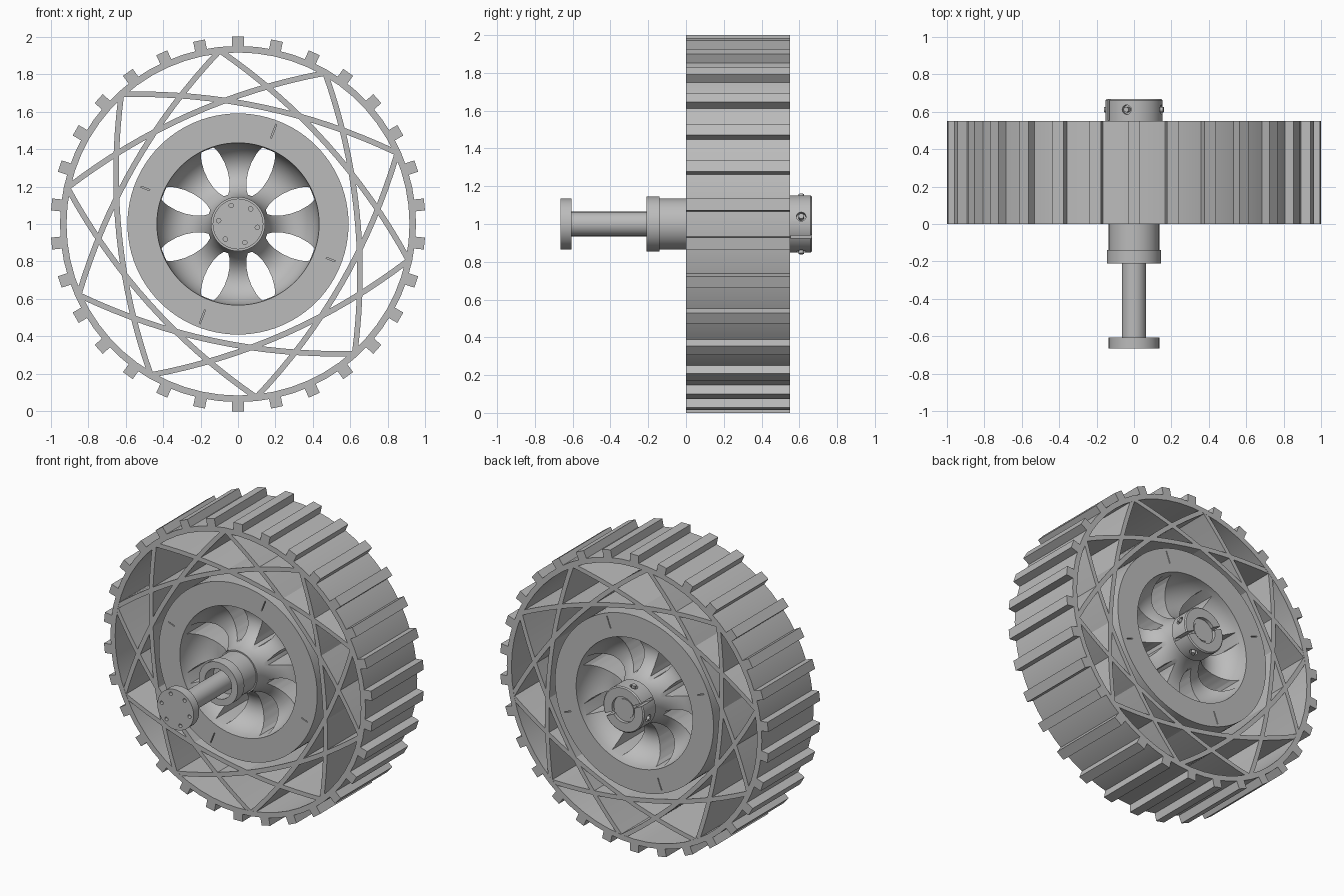
import bpy, bmesh, math
from math import sin, cos, pi, radians
from mathutils import Matrix, Vector

if "Cube" in bpy.data.objects:
    bpy.data.objects.remove(bpy.data.objects["Cube"])

WIDTH = 0.55
AXIS = Vector((0, 0, 1))

grey = bpy.data.materials.new("plain_grey")
grey.use_nodes = True
colour = (0.5, 0.5, 0.5, 1)
grey.diffuse_color = colour
grey.node_tree.nodes["Principled BSDF"].inputs["Base Color"].default_value = colour


def finish(name, bm):
    """Turn a bmesh, built around the origin, into an object on the wheel axis."""
    bmesh.ops.recalc_face_normals(bm, faces=bm.faces)
    bmesh.ops.translate(bm, verts=bm.verts, vec=AXIS)
    mesh = bpy.data.meshes.new(name)
    bm.to_mesh(mesh)
    bm.free()
    mesh.materials.append(grey)
    obj = bpy.data.objects.new(name, mesh)
    bpy.context.collection.objects.link(obj)
    return obj


def lathe(name, profile, segs=96):
    """Revolve a closed (radius, y) profile around the y axis."""
    bm = bmesh.new()
    rings = [[bm.verts.new((r * cos(2 * pi * i / segs), y, r * sin(2 * pi * i / segs)))
              for r, y in profile] for i in range(segs)]
    n = len(profile)
    for i in range(segs):
        a, b = rings[i], rings[(i + 1) % segs]
        for j in range(n):
            k = (j + 1) % n
            bm.faces.new((a[j], a[k], b[k], b[j]))
    return finish(name, bm)


def tube(name, outer, inner, y0, y1, segs=96):
    return lathe(name, [(inner, y0), (outer, y0), (outer, y1), (inner, y1)], segs)


def prism(bm, outline, y0, y1, angle=0):
    """Extrude an (x, z) outline along y, turned by an angle about the axis."""
    c, s = cos(angle), sin(angle)
    pts = [(x * c - z * s, x * s + z * c) for x, z in outline]
    a = [bm.verts.new((x, y0, z)) for x, z in pts]
    b = [bm.verts.new((x, y1, z)) for x, z in pts]
    bm.faces.new(a)
    bm.faces.new(b[::-1])
    for i in range(len(a)):
        j = (i + 1) % len(a)
        bm.faces.new((a[i], b[i], b[j], a[j]))


def box(x0, x1, half):
    return [(x0, -half), (x1, -half), (x1, half), (x0, half)]


def circle(x, r, n=16):
    return [(x + r * cos(2 * pi * i / n), r * sin(2 * pi * i / n)) for i in range(n)]


def cut(obj, bm):
    """Subtract the bmesh from the object and drop the cutter."""
    cutter = finish("cutter", bm)
    cutter.hide_render = True
    mod = obj.modifiers.new("cut", 'BOOLEAN')
    mod.operation, mod.solver, mod.object = 'DIFFERENCE', 'EXACT', cutter
    graph = bpy.context.evaluated_depsgraph_get()
    mesh = bpy.data.meshes.new_from_object(obj.evaluated_get(graph))
    obj.modifiers.clear()
    obj.data = mesh
    bpy.data.objects.remove(cutter)


def smooth(*objs):
    bpy.ops.object.select_all(action='DESELECT')
    for o in objs:
        o.select_set(True)
    bpy.context.view_layer.objects.active = objs[0]
    bpy.ops.object.shade_smooth_by_angle(angle=radians(30))


# Outer rim and its tread bars
rim = tube("outer_rim", 0.95, 0.915, 0, WIDTH, 60)
bm = bmesh.new()
for i in range(30):
    prism(bm, box(0.93, 1.0, 0.032), 0, WIDTH, pi / 2 + i * pi / 15)
finish("tread_bars", bm)

# Bowed ribs, each joining two rim points three tenths of a turn apart
bm = bmesh.new()
steps = [-1 + i / 8 for i in range(17)]
bow = [(0.547 + 0.09 * (1 - t * t), 0.752 * t) for t in steps]
outline = [(u - 0.015, v) for u, v in bow] + [(u + 0.015, v) for u, v in reversed(bow)]
for i in range(10):
    prism(bm, outline, 0.001, WIDTH - 0.001, radians(6 + 36 * i))
ribs = finish("curved_ribs", bm)

# Inner ring and grooved web as one turned body
groove = [(0.288 + 0.145 * cos(a), 0.18 * sin(a)) for a in (pi * i / 16 for i in range(17))]
body = [(0.59, 0)] + groove + [(0.05, 0), (0.05, WIDTH)]
body += [(r, WIDTH - y) for r, y in reversed(groove)] + [(0.59, WIDTH)]
wheel = lathe("inner_wheel", body)

# Petal-shaped openings through the web
half = [(0.165, 0.012), (0.19, 0.03), (0.23, 0.047), (0.28, 0.057),
        (0.33, 0.059), (0.38, 0.053), (0.41, 0.045), (0.428, 0.034)]
petal = half + [(x, -z) for x, z in reversed(half)]
bm = bmesh.new()
for i in range(8):
    prism(bm, petal, -0.1, WIDTH + 0.1, radians(22.5 + 45 * i))
cut(wheel, bm)

# Fine slots in both faces of the inner ring
bm = bmesh.new()
for i in range(4):
    reach = 0.04 if i % 2 == 0 else 0.025
    for y in (0, WIDTH):
        prism(bm, box(0.53 - reach, 0.53 + reach, 0.003), y - 0.02, y + 0.02, radians(69 + 90 * i))
cut(wheel, bm)

# Front bearing neck with open collar
neck = lathe("front_neck", [(0.135, 0.02), (0.135, -0.14), (0.145, -0.14), (0.145, -0.21),
                            (0.1, -0.21), (0.1, -0.12), (0.05, -0.12), (0.05, 0.02)], 64)

# Axle and drilled end flange
axle = tube("axle", 0.065, 0.001, -0.61, WIDTH + 0.1, 48)
flange = tube("axle_flange", 0.135, 0.001, -0.665, -0.605, 64)
bm = bmesh.new()
for i in range(6):
    prism(bm, circle(0.105, 0.012), -0.7, -0.63, radians(50 + 60 * i))
cut(flange, bm)

# Split rear clamp collar with radial screw holes
collar = lathe("rear_clamp", [(0.085, WIDTH - 0.01), (0.152, WIDTH - 0.01), (0.152, 0.66),
                              (0.145, 0.667), (0.085, 0.667)], 64)
bm = bmesh.new()
prism(bm, box(-0.2, 0.2, 0.009), WIDTH + 0.002, 0.7, radians(-27))
cut(collar, bm)
bm = bmesh.new()
screws = bmesh.new()
for i in range(4):
    turn = Matrix.Rotation(-radians(15 + 90 * i), 4, 'Y') @ Matrix.Rotation(pi / 2, 4, 'Y')
    for target, r, d, x in ((bm, 0.025, 0.06, 0.15), (screws, 0.014, 0.05, 0.138)):
        place = Matrix.Translation((0, 0.61, 0)) @ turn @ Matrix.Translation((0, 0, x))
        bmesh.ops.create_cone(target, cap_ends=True, segments=20, radius1=r, radius2=r,
                              depth=d, matrix=place)
cut(collar, bm)
screw_heads = finish("clamp_screws", screws)

# Inner bushing between clamp and axle
bushing = tube("rear_bushing", 0.09, 0.05, WIDTH - 0.01, 0.645, 48)

smooth(rim, ribs, wheel, neck, axle, flange, collar, screw_heads, bushing)
